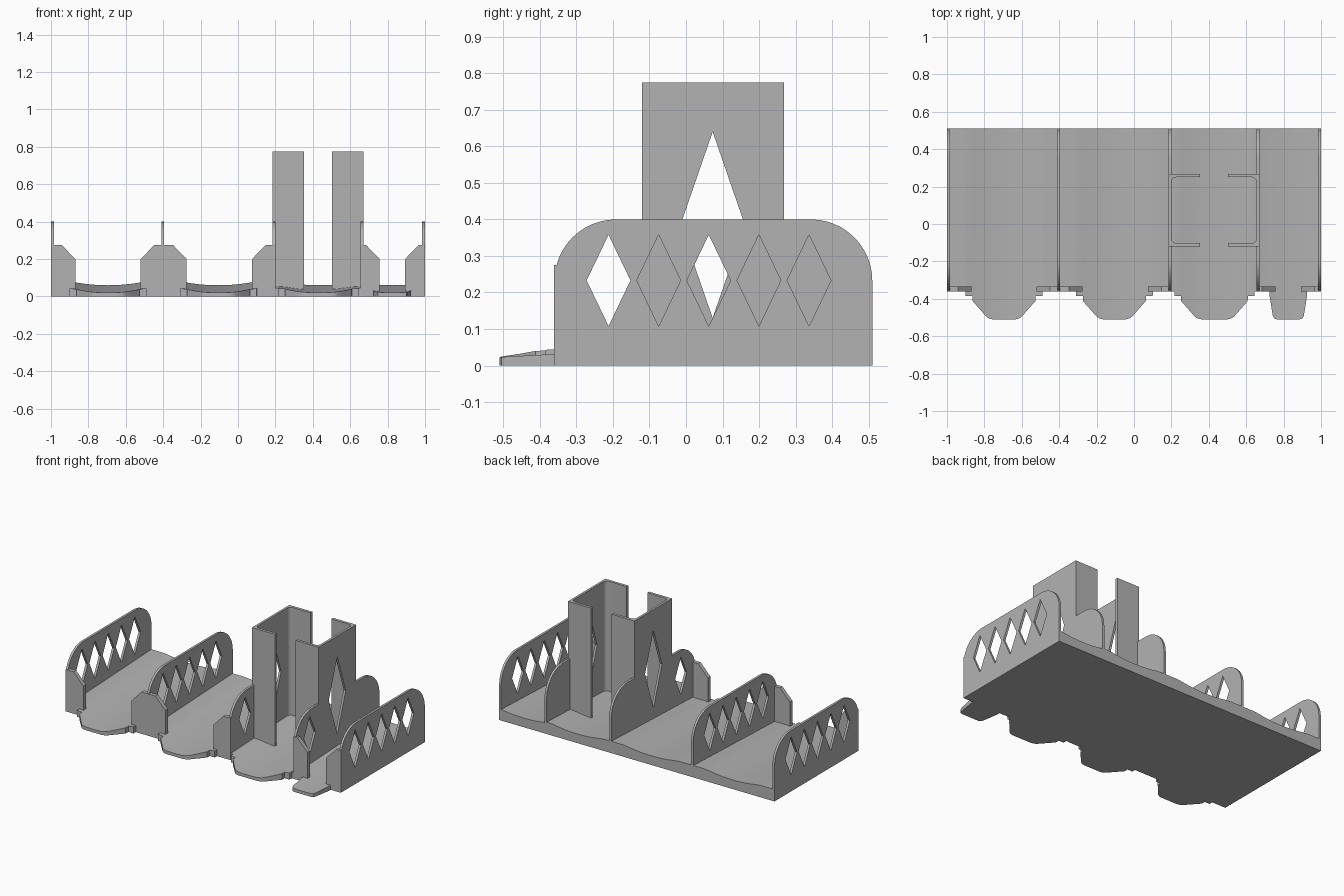
import bpy, bmesh, math
from mathutils import Matrix

if "Cube" in bpy.data.objects:
    bpy.data.objects.remove(bpy.data.objects["Cube"])

grey = bpy.data.materials.new("plain grey")
grey.diffuse_color = (0.45, 0.45, 0.45, 1)
grey.use_nodes = True
grey.node_tree.nodes["Principled BSDF"].inputs["Base Color"].default_value = grey.diffuse_color

# local plate axes -> world: side plates lie in yz, front plates in xz, flat plates in xy
SIDE = Matrix(((0, 0, 1, 0), (1, 0, 0, 0), (0, 1, 0, 0), (0, 0, 0, 1)))
FRONT = Matrix(((1, 0, 0, 0), (0, 0, -1, 0), (0, 1, 0, 0), (0, 0, 0, 1)))
FLAT = Matrix.Identity(4)


def finish(ob):
    bpy.ops.object.select_all(action='DESELECT')
    ob.select_set(True)
    bpy.context.view_layer.objects.active = ob
    if ob.type == 'CURVE':
        bpy.ops.object.convert(target='MESH')
        ob = bpy.context.object
        bm = bmesh.new()
        bm.from_mesh(ob.data)
        bmesh.ops.remove_doubles(bm, verts=bm.verts, dist=1e-5)
        bmesh.ops.recalc_face_normals(bm, faces=bm.faces)
        bm.to_mesh(ob.data)
        bm.free()
    ob.data.materials.clear()
    ob.data.materials.append(grey)
    bpy.ops.object.shade_smooth_by_angle(angle=math.radians(25))


def plate(name, loops, lo, hi, axes):
    """Flat plate from an outline plus hole outlines, spanning lo..hi across."""
    cu = bpy.data.curves.new(name, 'CURVE')
    cu.dimensions, cu.fill_mode = '2D', 'BOTH'
    cu.extrude = (hi - lo) / 2
    for loop in loops:
        sp = cu.splines.new('POLY')
        sp.points.add(len(loop) - 1)
        for p, (a, b) in zip(sp.points, loop):
            p.co = (a, b, 0, 1)
        sp.use_cyclic_u = True
    ob = bpy.data.objects.new(name, cu)
    bpy.context.collection.objects.link(ob)
    ob.matrix_world = axes @ Matrix.Translation((0, 0, (lo + hi) / 2))
    finish(ob)


def arc(cx, cy, r, a0, a1, n):
    return [(cx + r * math.cos(math.radians(a0 + (a1 - a0) * i / n)),
             cy + r * math.sin(math.radians(a0 + (a1 - a0) * i / n))) for i in range(n + 1)]


def diamond(y, z, w, h):
    return [(y - w, z), (y, z - h), (y + w, z), (y, z + h)]


# divider walls with rounded top corners and diamond cutouts
Y0, Y1, H, R, T = -0.36, 0.51, 0.4, 0.168, 0.015
TOP, TY0, TY1 = 0.775, -0.12, 0.268
front_arc = arc(Y0 + R, H - R, R, 90, 180, 12)
back_arc = arc(Y1 - R, H - R, R, 0, 90, 12)
plain = [(Y0, 0), (Y1, 0)] + back_arc + front_arc
towered = [(Y0, 0), (Y1, 0)] + back_arc + [(TY1, H), (TY1, TOP), (TY0, TOP), (TY0, H)] + front_arc
holes = [diamond(-0.212 + 0.1372 * i, 0.233, 0.06, 0.125) for i in range(5)]
tower_holes = [holes[0], diamond(0.073, 0.385, 0.088, 0.255)]
walls = [(-1.0, 'left_wall', plain, holes), (-0.41, 'middle_wall', plain, holes),
         (0.185, 'tower_left_wall', towered, tower_holes),
         (0.655, 'tower_right_wall', towered, tower_holes),
         (0.985, 'right_wall', plain, holes)]
for x, name, outline, cut in walls:
    plate(name, [outline] + cut, x, x + T, SIDE)

# tower flanges with filleted inner corners
for side, x0, s in (('left', 0.185, 1), ('right', 0.67, -1)):
    for end, y0, t in (('front', TY0, 1), ('back', TY1, -1)):
        f = arc(0.015 + 0.025, 0.018 + 0.025, 0.025, 180, 270, 6)
        pts = [(0.002, 0), (0.167, 0), (0.167, 0.018)] + f[::-1] + [(0.002, 0.043)]
        plate(f'tower_{side}_{end}_flange', [[(x0 + s * a, y0 + t * b) for a, b in pts]],
              0.04, TOP, FLAT)

# front cheeks with chamfered shoulders
ZS, ZT, C = 0.2, 0.275, 0.072
cheeks = [('left_cheek', -1.0, -0.87, 0, C), ('middle_cheek', -0.52, -0.275, C, C),
          ('tower_left_cheek', 0.075, 0.2, C, 0), ('tower_right_cheek', 0.655, 0.757, 0, C),
          ('right_cheek', 0.893, 1.0, C, 0)]
for name, a, b, ca, cb in cheeks:
    pts = [(a, 0), (b, 0), (b, ZS), (b - cb, ZT), (a + ca, ZT), (a, ZS)]
    pts = [p for i, p in enumerate(pts)
           if not (i == 2 and cb == 0) and not (i == 5 and ca == 0)]
    plate(name, [pts], 0.335, 0.361, FRONT)


def floor(name, x0, x1, cx, half_front):
    """Dished, forward sloping bay floor with its front tongue, built as x slices."""
    front = [(cx - u, y) for u, y in half_front] + [(cx + u, y) for u, y in half_front[::-1]]
    front = [(x0, Y0)] + front + [(x1, Y0)]
    slices = []
    for (xa, ya), (xb, yb) in zip(front, front[1:]):
        n = max(1, round((xb - xa) / 0.03))
        slices += [(xa + (xb - xa) * i / n, ya + (yb - ya) * i / n) for i in range(n)]
    slices.append(front[-1])
    bm = bmesh.new()
    rings = []
    for x, y in slices:
        base = 0.06 + min(0.5 * (x - cx) ** 2, 0.018)
        zf = base + 0.039 * (y - Y1)
        rings.append([bm.verts.new(c) for c in
                      ((x, y, 0), (x, Y1, 0), (x, Y1, base), (x, y, zf))])
    for p, q in zip(rings, rings[1:]):
        for i in range(4):
            j = (i + 1) % 4
            bm.faces.new((p[i], p[j], q[j], q[i]))
    bm.faces.new(rings[0])
    bm.faces.new(rings[-1][::-1])
    bmesh.ops.recalc_face_normals(bm, faces=bm.faces)
    me = bpy.data.meshes.new(name)
    bm.to_mesh(me)
    bm.free()
    ob = bpy.data.objects.new(name, me)
    bpy.context.collection.objects.link(ob)
    finish(ob)


# bay floors: half outline of each tongue as (offset from centre, y)
def tongue(block, width, tip):
    return [(block + .001, Y0), (block, -0.385), (width + .001, -0.385), (width, -0.412),
            (tip + 0.01, -0.495), (tip - 0.005, -0.505), (tip - 0.025, -0.51)]


floor('left_floor', -0.99, -0.405, -0.695, tongue(0.205, 0.168, 0.085))
floor('middle_floor', -0.405, 0.19, -0.105, tongue(0.205, 0.168, 0.085))
floor('tower_floor', 0.19, 0.66, 0.43, tongue(0.213, 0.178, 0.095))
floor('right_floor', 0.66, 0.99, 0.825,
      [(0.101, Y0), (0.1, -0.385), (0.083, -0.49), (0.076, -0.505), (0.06, -0.51)])
